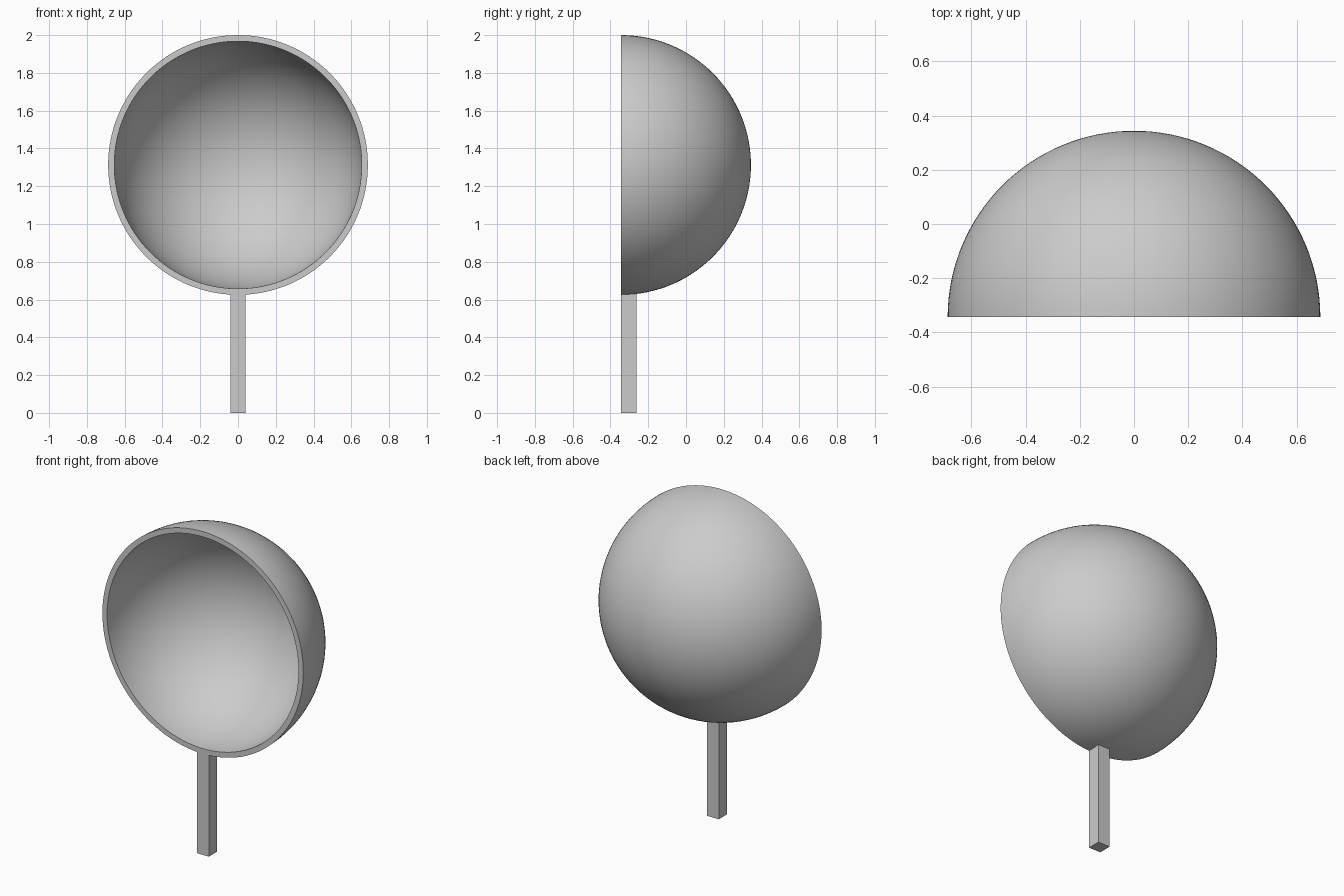
import bpy, bmesh, math
from mathutils import Vector, Matrix

default = bpy.data.objects.get("Cube")
if default:
    bpy.data.objects.remove(default, do_unlink=True)

OUTER, INNER = 0.6875, 0.655
CENTRE = Vector((0, -OUTER / 2, 2 - OUTER))
POST = 0.082
STEPS, SEGMENTS = 32, 128

grey = bpy.data.materials.new("plain grey")
grey.use_nodes = True
colour = (0.6, 0.6, 0.6, 1)
grey.diffuse_color = colour
grey.node_tree.nodes["Principled BSDF"].inputs["Base Color"].default_value = colour


def add_object(name, bm):
    bmesh.ops.recalc_face_normals(bm, faces=bm.faces)
    mesh = bpy.data.meshes.new(name)
    bm.to_mesh(mesh)
    bm.free()
    mesh.materials.append(grey)
    obj = bpy.data.objects.new(name, mesh)
    bpy.context.collection.objects.link(obj)
    return obj


def arc(radius):
    """Quarter circle from the back pole to the open front."""
    angles = [math.pi / 2 * i / STEPS for i in range(STEPS + 1)]
    return [CENTRE + Vector((radius * math.sin(a), radius * math.cos(a), 0)) for a in angles]


# Hollow hemispherical bowl: shell profile revolved about the y axis
bm = bmesh.new()
verts = [bm.verts.new(p) for p in arc(OUTER) + arc(INNER)[::-1]]
edges = [bm.edges.new(pair) for pair in zip(verts, verts[1:])]
bmesh.ops.spin(bm, geom=verts + edges, cent=CENTRE, axis=(0, 1, 0),
               angle=math.tau, steps=SEGMENTS)
bmesh.ops.remove_doubles(bm, verts=bm.verts, dist=0.0001)
bowl = add_object("bowl", bm)
bpy.ops.object.select_all(action="DESELECT")
bowl.select_set(True)
bpy.context.view_layer.objects.active = bowl
bpy.ops.object.shade_smooth_by_angle(angle=math.radians(30))

# Square post, flush with the rim and ending inside the shell wall
top = CENTRE.z - OUTER + 0.018
bm = bmesh.new()
place = Matrix.Translation((0, CENTRE.y + POST / 2, top / 2))
bmesh.ops.create_cube(bm, size=1, matrix=place @ Matrix.Diagonal((POST, POST, top, 1)))
add_object("post", bm)
